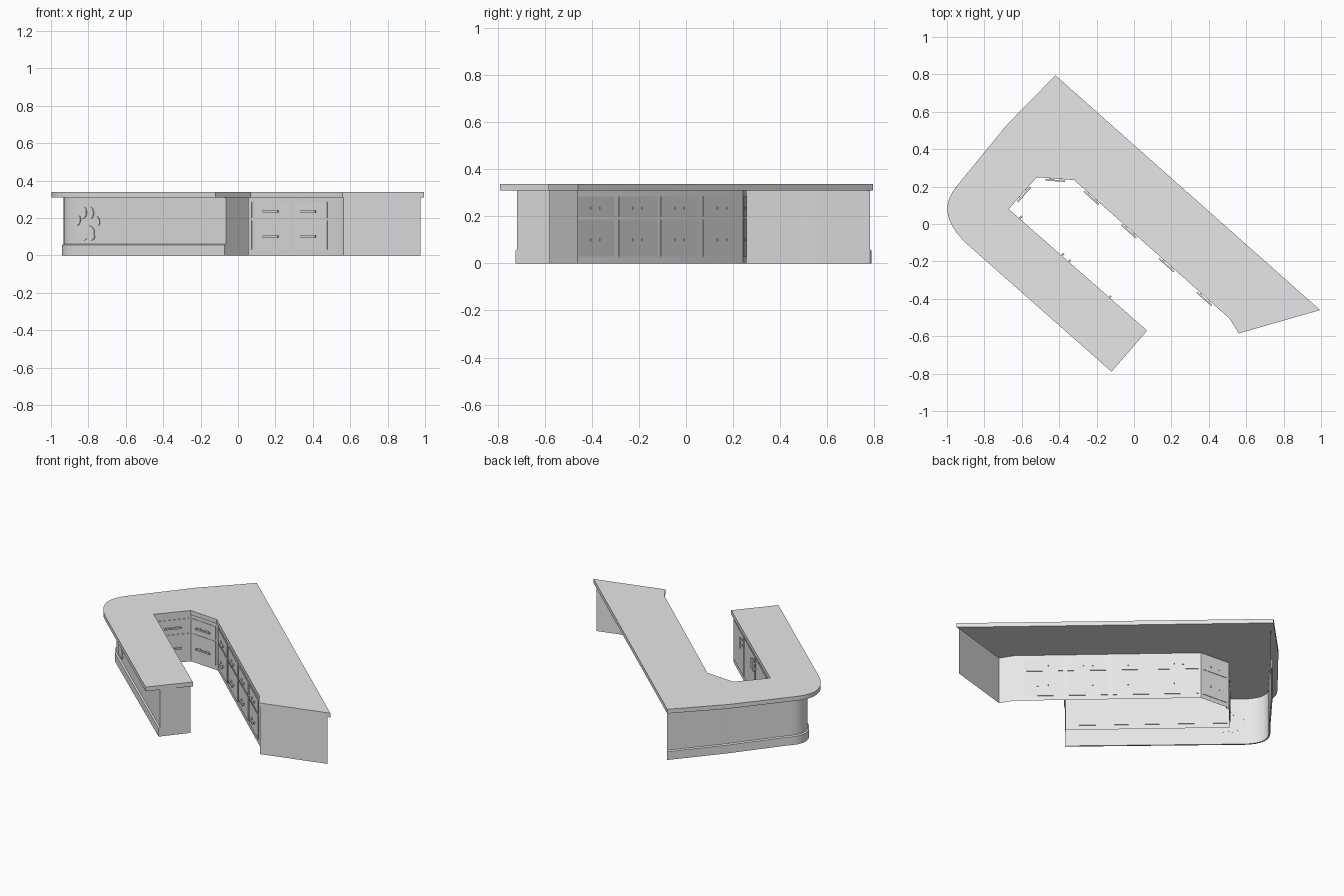
import bpy, bmesh, math
from mathutils import Vector, Matrix

cube = bpy.data.objects.get("Cube")
if cube:
    bpy.data.objects.remove(cube, do_unlink=True)

grey = bpy.data.materials.new("plain_grey")
grey.use_nodes = True
GREY = (0.8, 0.8, 0.8, 1.0)
grey.diffuse_color = GREY
grey.node_tree.nodes["Principled BSDF"].inputs["Base Color"].default_value = GREY

TOP, UNDER = 0.338, 0.31


def finish(bm, name):
    mesh = bpy.data.meshes.new(name)
    bm.to_mesh(mesh)
    bm.free()
    mesh.materials.append(grey)
    obj = bpy.data.objects.new(name, mesh)
    bpy.context.collection.objects.link(obj)
    return obj


def smooth(obj):
    bpy.ops.object.select_all(action="DESELECT")
    obj.select_set(True)
    bpy.context.view_layer.objects.active = obj
    bpy.ops.object.shade_smooth_by_angle(angle=math.radians(30))


def bend(a, corner, b, steps=10):
    """Rounded corner between two path points."""
    a, corner, b = Vector(a), Vector(corner), Vector(b)
    return [a.lerp(corner, t).lerp(corner.lerp(b, t), t)
            for t in (i / steps for i in range(steps + 1))]


def sheet(name, path, z0, z1):
    """Upright wall along a path, facing the left of its direction."""
    bm = bmesh.new()
    low = [bm.verts.new((p[0], p[1], z0)) for p in path]
    high = [bm.verts.new((p[0], p[1], z1)) for p in path]
    for i in range(len(path) - 1):
        bm.faces.new((low[i + 1], low[i], high[i], high[i + 1]))
    obj = finish(bm, name)
    smooth(obj)
    return obj


def wall_frame(a, b):
    """Local axes of a wall: x along it, y out of it, z up."""
    a, b = Vector((*a, 0)), Vector((*b, 0))
    d = (b - a).normalized()
    n = Vector((-d.y, d.x, 0))
    frame = Matrix((d, n, (0, 0, 1))).transposed().to_4x4()
    return Matrix.Translation(a) @ frame, (b - a).length


def box(bm, frame, lo, hi):
    lo, hi = Vector(lo), Vector(hi)
    size = Matrix.Diagonal((*(hi - lo), 1))
    bmesh.ops.create_cube(bm, size=1, matrix=frame @ Matrix.Translation((lo + hi) / 2) @ size)


def handle(bm, frame, u, z, half, upright=False):
    """Bar pull on two posts that pass through the panel."""
    r, reach = 0.005, 0.022
    du, dz = (0, half) if upright else (half, 0)
    box(bm, frame, (u - du - r, reach - 0.008, z - dz - r), (u + du + r, reach, z + dz + r))
    for s in (-0.6, 0.6):
        pu, pz = u + s * du, z + s * dz
        box(bm, frame, (pu - r, -0.006, pz - r), (pu + r, reach - 0.004, pz + r))


# Countertop slab with one rounded corner
outline = [(-0.12, -0.79), (0.07, -0.57), (-0.67, 0.08), (-0.52, 0.25), (-0.32, 0.235),
           (0.51, -0.505), (0.56, -0.585), (0.995, -0.46), (-0.42, 0.795), (-0.68, 0.53)]
outline += bend((-0.95, 0.2), (-1.07, 0.055), (-0.89, -0.11))
bm = bmesh.new()
top = bm.faces.new([bm.verts.new((p[0], p[1], UNDER)) for p in outline])
ext = bmesh.ops.extrude_face_region(bm, geom=[top])
bmesh.ops.translate(bm, vec=(0, 0, TOP - UNDER),
                    verts=[v for v in ext["geom"] if isinstance(v, bmesh.types.BMVert)])
bmesh.ops.recalc_face_normals(bm, faces=bm.faces)
smooth(finish(bm, "countertop"))

# Cabinet walls facing the work area, left open towards the back
inner = [(0.565, -0.58), (0.514, -0.5), (-0.317, 0.243), (-0.523, 0.258),
         (-0.678, 0.082), (0.055, -0.572)]
sheet("end_panel", [(0.975, -0.462), inner[0]], 0, UNDER)
sheet("cabinet_walls", inner, 0, UNDER)

# Outer wall around the front wing and the rounded corner
curve = bend((-0.845, -0.035), (-1.0, 0.09), (-0.88, 0.2))
outer = [inner[-1], (-0.065, -0.718)] + curve + [(-0.64, 0.51), (-0.408, 0.782)]
sheet("outer_wall", outer, 0, UNDER)

# Plinth: a thin skirting just proud of the outer wall
bm = bmesh.new()
edge = [Vector((p[0], p[1], 0)) for p in outer[1:]]
rows = []
for i, p in enumerate(edge):
    d = (edge[min(i + 1, len(edge) - 1)] - edge[max(i - 1, 0)]).normalized()
    q = p + Vector((-d.y, d.x, 0)) * 0.009
    rows.append([bm.verts.new((v.x, v.y, z)) for v, z in
                 ((p, 0), (q, 0), (q, 0.055), (p, 0.06))])
for a, b in zip(rows, rows[1:]):
    for k in range(4):
        m = (k + 1) % 4
        bm.faces.new((a[k], a[m], b[m], b[k]))
for row in (rows[0], rows[-1]):
    bm.faces.new(row)
bmesh.ops.recalc_face_normals(bm, faces=bm.faces)
smooth(finish(bm, "plinth"))

# Drawer fronts and pulls on the back wing and the two corner cabinets
fronts, pulls = bmesh.new(), bmesh.new()
for seg, columns in ((1, 4), (2, 1), (3, 1)):
    frame, length = wall_frame(inner[seg], inner[seg + 1])
    start = 0.035 if columns > 1 else 0.0
    pitch = (length - start) / columns
    for c in range(columns):
        u0, u1 = start + c * pitch + 0.014, start + (c + 1) * pitch - 0.014
        for z0, z1, grip in ((0.03, 0.187, 0.1), (0.2, 0.285, 0.235)):
            box(fronts, frame, (u0, -0.003, z0), (u1, 0.003, z1))
            handle(pulls, frame, (u0 + u1) / 2, grip, 0.048)
finish(fronts, "drawer_fronts")

# Doors with upright pulls on the inside of the front wing
doors = bmesh.new()
frame, length = wall_frame(inner[4], inner[5])
for u0, u1, grip in ((0.01, 0.1, 0.085), (0.12, 0.4, 0.385), (0.42, 0.69, 0.435), (0.71, 0.97, 0.725)):
    box(doors, frame, (u0, -0.003, 0.03), (u1, 0.003, 0.29))
    handle(pulls, frame, grip, 0.245, 0.03, upright=True)
finish(doors, "cabinet_doors")
finish(pulls, "pulls")

# Shallow paw print relief on the outer wall
frame, length = wall_frame(outer[1], curve[0])
u = length - 0.055
bm = bmesh.new()
for du, z, w, h, tilt in ((0, 0.125, 0.05, 0.035, 0), (-0.026, 0.1, 0.026, 0.02, 0), (0.026, 0.1, 0.026, 0.02, 0),
                          (-0.068, 0.185, 0.018, 0.027, 0.4), (-0.025, 0.228, 0.019, 0.03, 0.1),
                          (0.025, 0.228, 0.019, 0.03, -0.1), (0.068, 0.185, 0.018, 0.027, -0.4)):
    place = (frame @ Matrix.Translation((u + du, 0.002, z)) @ Matrix.Rotation(tilt, 4, "Y")
             @ Matrix.Diagonal((w, 1, h, 1)) @ Matrix.Rotation(math.pi / 2, 4, "X"))
    bmesh.ops.create_cone(bm, cap_ends=True, segments=20, radius1=1, radius2=1, depth=0.006, matrix=place)
bmesh.ops.recalc_face_normals(bm, faces=bm.faces)
smooth(finish(bm, "paw_relief"))
